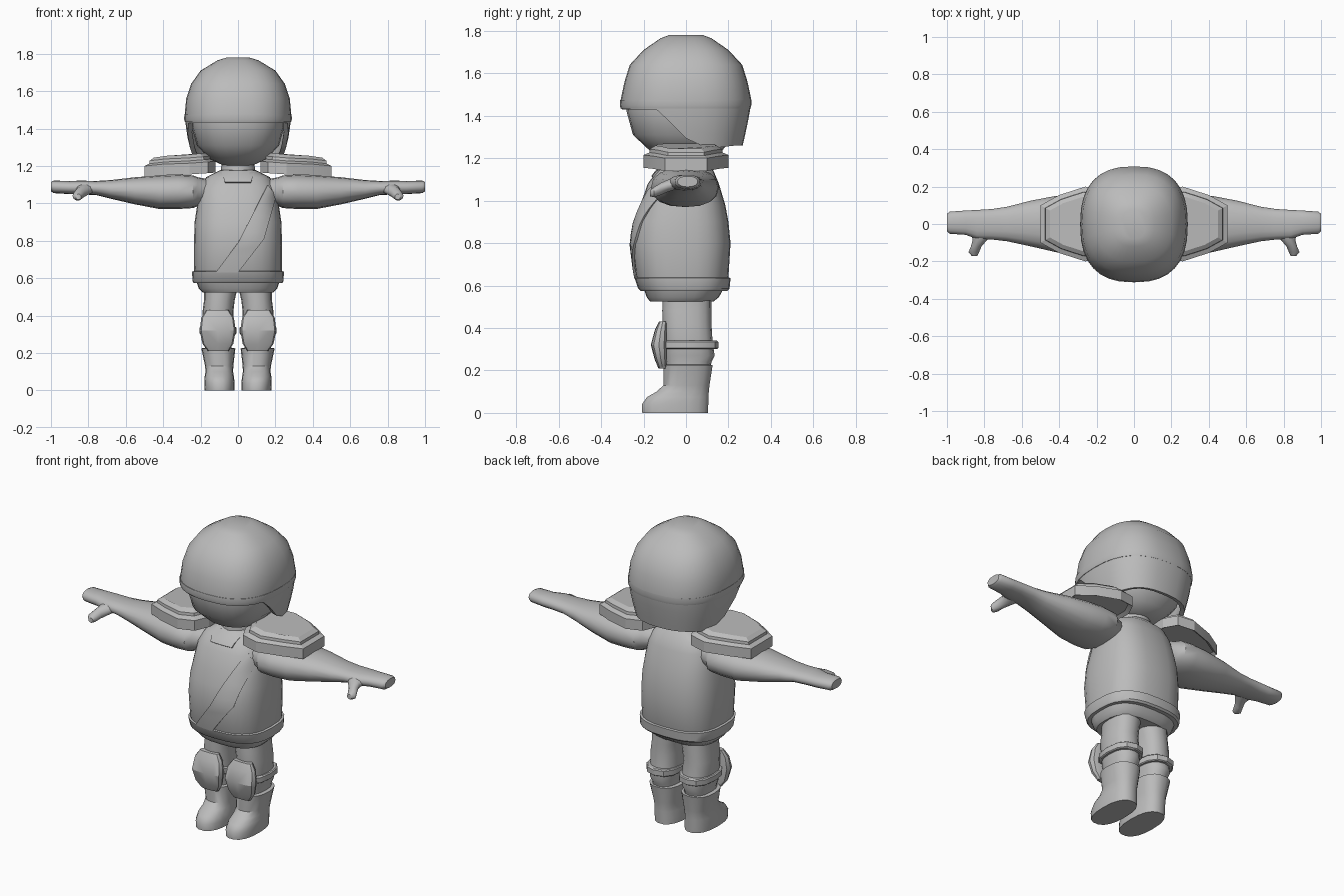
import bpy
import bmesh
from math import cos, sin, pi, copysign, radians

if "Cube" in bpy.data.objects:
    bpy.data.objects.remove(bpy.data.objects["Cube"], do_unlink=True)

GREY = (0.5, 0.5, 0.5, 1.0)
mat = bpy.data.materials.new("plain_grey")
mat.use_nodes = True
mat.diffuse_color = GREY
mat.node_tree.nodes["Principled BSDF"].inputs["Base Color"].default_value = GREY


def finish(name, bm, mirror=False, thick=0.0, angle=35):
    """Turn a bmesh into a shaded object, optionally mirrored or thickened."""
    bmesh.ops.recalc_face_normals(bm, faces=bm.faces)
    mesh = bpy.data.meshes.new(name)
    bm.to_mesh(mesh)
    bm.free()
    mesh.materials.append(mat)
    ob = bpy.data.objects.new(name, mesh)
    bpy.context.collection.objects.link(ob)
    bpy.ops.object.select_all(action='DESELECT')
    ob.select_set(True)
    bpy.context.view_layer.objects.active = ob
    if thick:
        mod = ob.modifiers.new("thickness", 'SOLIDIFY')
        mod.thickness = thick
        bpy.ops.object.modifier_apply(modifier=mod.name)
    if mirror:
        mod = ob.modifiers.new("mirror", 'MIRROR')
        mod.use_mirror_merge = False
        bpy.ops.object.modifier_apply(modifier=mod.name)
    bpy.ops.object.shade_smooth_by_angle(angle=radians(angle))
    return ob


def skin(rows, closed=True, start=True, end=True):
    """Bridge rows of points with quads and cap the ends."""
    bm = bmesh.new()
    vs = [[bm.verts.new(p) for p in row] for row in rows]
    n = len(rows[0])
    for a, b in zip(vs, vs[1:]):
        for i in range(n if closed else n - 1):
            j = (i + 1) % n
            bm.faces.new((a[i], a[j], b[j], b[i]))
    if start:
        bm.faces.new(vs[0])
    if end:
        bm.faces.new(vs[-1])
    return bm


def ring(section, n, p, axis):
    """Rounded-square ring from (height, low, high, low, high)."""
    h, a0, a1, b0, b1 = section
    pts = []
    for i in range(n):
        t = 2 * pi * i / n
        c, s = cos(t), sin(t)
        u = (a0 + a1) / 2 + (a1 - a0) / 2 * copysign(abs(c) ** (2 / p), c)
        v = (b0 + b1) / 2 + (b1 - b0) / 2 * copysign(abs(s) ** (2 / p), s)
        pts.append({'x': (h, u, v), 'y': (u, h, v), 'z': (u, v, h)}[axis])
    return pts


def loft(name, sections, n=20, p=2.4, axis='z', mirror=False, angle=35):
    rows = [ring(s, n, p, axis) for s in sections]
    return finish(name, skin(rows), mirror, angle=angle)


def lerp(table, t):
    """Piecewise linear lookup in rows sorted by their first value."""
    if t <= table[0][0]:
        return table[0][1:]
    for a, b in zip(table, table[1:]):
        if t <= b[0]:
            f = (t - a[0]) / (b[0] - a[0])
            return [x + (y - x) * f for x, y in zip(a[1:], b[1:])]
    return table[-1][1:]


# Head and neck
loft("head", [(1.2, -.07, .07, -.08, .1), (1.235, -.15, .15, -.17, .17),
              (1.31, -.22, .22, -.25, .23), (1.42, -.25, .25, -.28, .26),
              (1.5, -.25, .25, -.28, .27)], n=24)
loft("neck", [(1.1, -.1, .1, -.1, .1), (1.24, -.085, .085, -.085, .085)], p=2)

# Helmet: domed crown, brim band, and rear shell with a face opening
dome = [(1.78, .06, .08), (1.765, .11, .12), (1.71, .2, .2), (1.64, .25, .265),
        (1.56, .277, .29), (1.475, .285, .308), (1.45, .283, .306)]
rows = [ring((z, -a, a, -b, b), 32, 2.5, 'z') for z, a, b in dome]
opening = [(-.12, 1.43), (-.04, 1.31), (.12, 1.245), (.27, 1.26)]
taper = [(1.25, .245, .265), (1.36, .272, .29), (1.45, .283, .306)]
for f in (.33, .67, 1):
    row = []
    for x, y, z in rows[len(dome) - 1]:
        zz = z + (lerp(opening, y)[0] - z) * f
        rx, ry = lerp(taper, zz)
        row.append((x * rx / .283, y * ry / .306, zz))
    rows.append(row)
finish("helmet", skin(rows, end=False), thick=.025, angle=40)
loft("helmet_band", [(1.435, -.284, .284, -.308, .304), (1.45, -.288, .288, -.312, .308),
                     (1.475, -.287, .287, -.311, .308)], n=32, p=2.5)

# Torso
BODY_P = 2.7
torso = [(.58, -.22, .22, -.21, .18), (.64, -.235, .235, -.235, .2),
         (.8, -.235, .235, -.255, .21), (.9, -.232, .232, -.24, .2),
         (.98, -.22, .22, -.215, .185), (1.08, -.205, .205, -.18, .155),
         (1.14, -.17, .17, -.135, .13), (1.18, -.09, .09, -.085, .09)]
loft("torso", torso, n=28, p=BODY_P)
loft("belt", [(.575, -.238, .238, -.215, .195), (.585, -.243, .243, -.225, .205),
              (.635, -.246, .246, -.242, .21), (.64, -.23, .23, -.23, .195)], n=28, p=BODY_P)
loft("hips", [(.525, -.19, .19, -.17, .13), (.545, -.21, .21, -.185, .155),
              (.59, -.225, .225, -.2, .18)], n=28, p=BODY_P)


def chest(x, z):
    """Front depth of the torso at a point."""
    a0, a1, b0, b1 = lerp(torso, z)
    k = min(abs(x) / a1, .97)
    return (b0 + b1) / 2 - (b1 - b0) / 2 * (1 - k ** BODY_P) ** (1 / BODY_P)


# Chest strap following the torso front
left_edge = [(0, -.12, .63), (.4, .0, .79), (1, .16, 1.1)]
right_edge = [(0, .0, .63), (.4, .14, .81), (1, .205, 1.04)]
rows = []
for i in range(11):
    (xa, za), (xb, zb) = lerp(left_edge, i / 10), lerp(right_edge, i / 10)
    row = []
    for j in range(6):
        x, z = xa + (xb - xa) * j / 5, za + (zb - za) * j / 5
        row.append((x, chest(x, z) - .012, z))
    rows.append(row)
finish("chest_strap", skin(rows, False, False, False), thick=.012)

# Collar plate at the throat
rows = [[(x * w, chest(x * w, z) - .01, z) for x in (-1, -.5, 0, .5, 1)]
        for z, w in ((1.115, .07), (1.14, .078), (1.175, .09))]
finish("collar", skin(rows, False, False, False), thick=.01)

# Arms, hands and thumbs
loft("arms", [(.16, -.11, .1, 1.0, 1.13), (.215, -.14, .125, .985, 1.14),
              (.24, -.165, .15, .975, 1.15), (.32, -.165, .155, .97, 1.155),
              (.42, -.15, .15, .97, 1.15), (.55, -.12, .125, .995, 1.14),
              (.68, -.092, .092, 1.025, 1.125), (.76, -.083, .08, 1.045, 1.12),
              (.84, -.08, .075, 1.048, 1.122), (.9, -.058, .072, 1.05, 1.12),
              (.985, -.052, .066, 1.055, 1.122), (1.0, -.04, .055, 1.065, 1.115)],
     n=16, p=2.3, axis='x', mirror=True)
loft("thumbs", [(-.04, .75, .875, 1.055, 1.11), (-.085, .785, .862, 1.04, 1.1),
                (-.12, .815, .872, 1.025, 1.085), (-.15, .828, .885, 1.015, 1.065),
                (-.17, .838, .868, 1.02, 1.05)],
     n=10, p=2, axis='y', mirror=True, angle=50)

# Shoulder pads: sloping plates with a raised centre
half = [(.5, .1), (.4, .155), (.26, .2), (.16, .18), (.12, .1)]
outline = half + [(x, -y) for x, y in reversed(half)]
rows = []
for scale, lift in ((.9, -.045), (1, -.06), (1, 0), (.86, .012), (.85, .028), (.72, .045)):
    rows.append([(.32 + (x - .32) * scale, y * scale,
                  1.225 - .1 * max(0, x - .25) + lift - .3 * max(0, abs(y) - .17))
                 for x, y in outline])
finish("shoulder_pads", skin(rows), mirror=True, angle=20)

# Legs, knee straps, knee pads and boots
loft("legs", [(.18, .03, .18, -.09, .11), (.24, .035, .175, -.095, .12),
              (.27, .028, .185, -.1, .135), (.34, .02, .19, -.105, .125),
              (.42, .025, .19, -.11, .12), (.48, .018, .182, -.112, .12),
              (.56, .0, .18, -.11, .12)], n=16, mirror=True)
loft("knee_straps", [(.3, .012, .2, -.11, .145), (.305, .008, .206, -.12, .152),
                     (.335, .008, .206, -.12, .152), (.34, .012, .2, -.11, .145)],
     n=12, mirror=True, angle=30)
loft("knee_pads", [(.21, .05, .16, -.13, -.09), (.25, .025, .19, -.147, -.09),
                   (.32, .012, .205, -.166, -.09), (.39, .022, .196, -.147, -.09),
                   (.43, .05, .17, -.128, -.09)], n=12, p=3.2, mirror=True, angle=30)
loft("boots", [(0, .018, .178, -.208, .105), (.04, .018, .18, -.21, .107),
               (.075, .022, .178, -.185, .108), (.1, .026, .174, -.14, .109),
               (.13, .025, .176, -.108, .112), (.225, .014, .196, -.108, .127),
               (.228, .03, .18, -.09, .11)], n=18, mirror=True)
